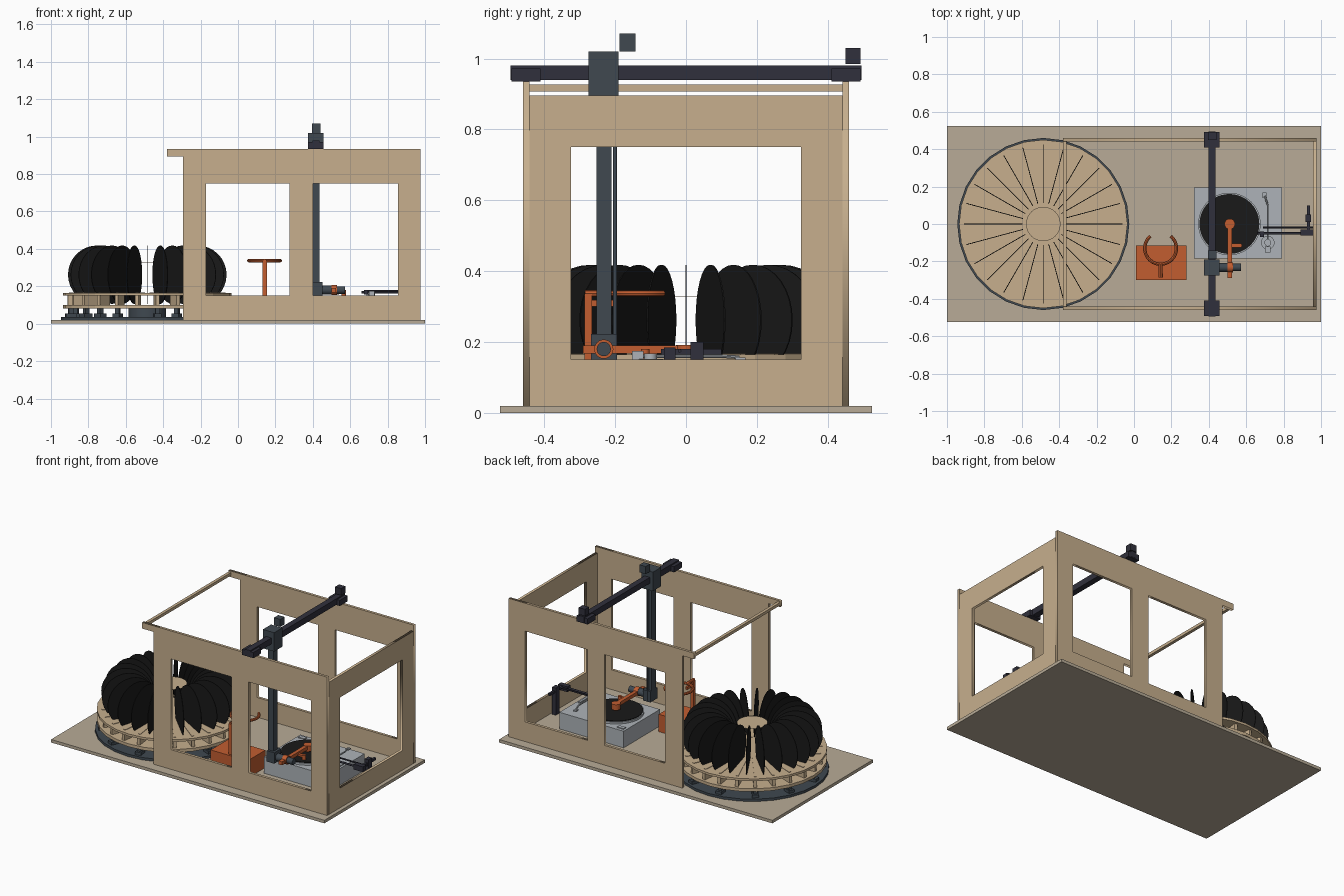
import bpy, bmesh
from math import pi, sin, cos, radians
from mathutils import Matrix, Vector

if "Cube" in bpy.data.objects:
    bpy.data.objects.remove(bpy.data.objects["Cube"])


def mat(name, r, g, b):
    m = bpy.data.materials.new(name)
    m.diffuse_color = (r, g, b, 1)
    m.use_nodes = True
    m.node_tree.nodes["Principled BSDF"].inputs["Base Color"].default_value = m.diffuse_color
    return m


WOOD = mat("plywood", .57, .43, .27)
BOARD = mat("board", .48, .41, .31)
BLACK = mat("vinyl", .01, .01, .01)
SLATE = mat("slate", .05, .065, .08)
RAIL = mat("rail", .03, .03, .045)
ORANGE = mat("orange", .54, .11, .03)
SILVER = mat("silver", .42, .45, .48)


def finish(name, bm, m, smooth=False):
    me = bpy.data.meshes.new(name)
    bm.to_mesh(me)
    bm.free()
    me.materials.append(m)
    ob = bpy.data.objects.new(name, me)
    bpy.context.collection.objects.link(ob)
    if smooth:
        bpy.ops.object.select_all(action='DESELECT')
        bpy.context.view_layer.objects.active = ob
        ob.select_set(True)
        bpy.ops.object.shade_smooth_by_angle(angle=radians(35))
    return ob


def add_box(bm, x0, x1, y0, y1, z0, z1, post=Matrix()):
    mid = Vector(((x0 + x1) / 2, (y0 + y1) / 2, (z0 + z1) / 2))
    size = Matrix.Diagonal((x1 - x0, y1 - y0, z1 - z0, 1))
    bmesh.ops.create_cube(bm, size=1, matrix=post @ Matrix.Translation(mid) @ size)


def box(name, m, *b):
    bm = bmesh.new()
    add_box(bm, *b)
    return finish(name, bm, m)


def add_cyl(bm, r, depth, n, matrix):
    bmesh.ops.create_cone(bm, cap_ends=True, segments=n, radius1=r, radius2=r,
                          depth=depth, matrix=matrix)


def cyl(name, m, x, y, z0, z1, r, n=32, smooth=True):
    bm = bmesh.new()
    add_cyl(bm, r, z1 - z0, n, Matrix.Translation((x, y, (z0 + z1) / 2)))
    return finish(name, bm, m, smooth)


def cyl_x(name, m, x0, x1, y, z, r, n=24):
    bm = bmesh.new()
    add_cyl(bm, r, x1 - x0, n,
            Matrix.Translation(((x0 + x1) / 2, y, z)) @ Matrix.Rotation(pi / 2, 4, 'Y'))
    return finish(name, bm, m, True)


def from_curve(name, m, splines, cyclic, matrix=Matrix(), extrude=0, bevel=0):
    cu = bpy.data.curves.new(name, 'CURVE')
    cu.dimensions = '2D' if extrude else '3D'
    if extrude:
        cu.fill_mode = 'BOTH'
    else:
        cu.use_fill_caps = True
    cu.extrude, cu.bevel_depth, cu.bevel_resolution = extrude, bevel, 2
    for pts in splines:
        s = cu.splines.new('POLY')
        s.points.add(len(pts) - 1)
        for p, c in zip(s.points, pts):
            p.co = (*c, 1) if len(c) == 3 else (*c, 0, 1)
        s.use_cyclic_u = cyclic
    tmp = bpy.data.objects.new(name + "_curve", cu)
    bpy.context.collection.objects.link(tmp)
    bpy.context.view_layer.update()
    me = bpy.data.meshes.new_from_object(tmp.evaluated_get(bpy.context.evaluated_depsgraph_get()))
    bpy.data.objects.remove(tmp)
    bm = bmesh.new()
    bm.from_mesh(me)
    bm.transform(matrix)
    return finish(name, bm, m, bevel > 0)


def rect(a, b, c, d):
    return [(a, c), (b, c), (b, d), (a, d)]


# Base board
box("base_board", BOARD, -1, 1, -.525, .525, 0, .02)

# Cabinet: two side panels with windows, end panel, cross rail
side = [(-.295, .02), (.975, .02), (.975, .935), (-.38, .935), (-.38, .895), (-.295, .895)]
holes = [rect(-.17, .275, .15, .75), rect(.40, .855, .15, .75)]
for label, s in (("front", -1), ("back", 1)):
    from_curve(label + "_panel", WOOD, [side] + holes, True,
               Matrix.Translation((0, s * .451, 0)) @ Matrix.Rotation(pi / 2, 4, 'X'), .009)
from_curve("end_panel", WOOD, [rect(-.442, .442, .02, .895), rect(-.325, .325, .15, .75)], True,
           Matrix.Translation((.966, 0, 0)) @ Matrix.Rotation(pi / 2, 4, 'Z')
           @ Matrix.Rotation(pi / 2, 4, 'X'), .009)
box("cross_rail", WOOD, -.38, -.36, -.442, .442, .907, .926)

# Record carousel
CX = -.485
cyl("carousel_base", SLATE, CX, 0, .02, .036, .46, 28, False)
cyl("lower_plate", WOOD, CX, 0, .08, .1, .45, 28, False)
cyl("upper_plate", WOOD, CX, 0, .15, .165, .45, 28, False)
cyl("carousel_hub", WOOD, CX, 0, .328, .33, .092, 32, False)
cyl("carousel_bearing", SLATE, CX, 0, .036, .08, .1)
records, ribs, slats, rollers = (bmesh.new() for _ in range(4))
N = 24
for i in range(N):
    a = 2 * pi * i / N
    turn = Matrix.Translation((CX, 0, 0)) @ Matrix.Rotation(a, 4, 'Z')
    add_cyl(records, .156, .004, 32,
            turn @ Matrix.Translation((.268, 0, .262)) @ Matrix.Rotation(pi / 2, 4, 'X'))
    half = turn @ Matrix.Rotation(pi / N, 4, 'Z')
    add_box(slats, .14, .42, -.007, .007, .16, .168, half)
    add_box(ribs, .34, .43, -.01, .01, .1, .15, half)
    if i % 2 == 0:
        add_box(rollers, .385, .44, -.02, .02, .036, .055, half)
        add_box(rollers, .4, .425, -.012, .012, .055, .08, half)
finish("stored_records", records, BLACK)
finish("plate_ribs", ribs, WOOD)
finish("slot_slats", slats, WOOD)
finish("carousel_rollers", rollers, SLATE)

# Overhead gantry
box("gantry_beam", RAIL, .398, .437, -.495, .495, .94, .98)
for label, s in (("front", -1), ("back", 1)):
    y = sorted((s * .41, s * .493))
    box("beam_mount_" + label, RAIL, .375, .457, *y, .935, .972)
box("beam_motor", RAIL, .395, .44, .45, .493, .985, 1.03)
box("gantry_carriage", SLATE, .375, .457, -.275, -.19, .895, 1.02)
box("carriage_motor", SLATE, .395, .44, -.187, -.143, 1.02, 1.07)
box("lift_column", SLATE, .398, .437, -.253, -.21, .15, .9)
cyl("lift_screw", SLATE, .417, -.2, .15, .9, .006, 12)
box("wrist_block", SLATE, .398, .453, -.268, -.195, .15, .222)

# Gripper arm reaching over the platter
cyl_x("wrist_motor", SLATE, .453, .5, -.232, .18, .024)
cyl_x("wrist_collar", ORANGE, .5, .53, -.232, .18, .027)
cyl_x("wrist_tip", SLATE, .53, .572, -.232, .18, .02)
box("gripper_arm", ORANGE, .5, .525, -.29, 0, .167, .19)
cyl("gripper_pad", ORANGE, .512, 0, .155, .192, .028)
cyl("gripper_knob", ORANGE, .565, -.115, .15, .18, .012, 16)
box("gripper_link", ORANGE, .52, .57, -.125, -.105, .165, .178)

# Flip station: box, post and open ring fork
box("flip_base", ORANGE, .01, .28, -.3, -.115, .02, .135)
box("flip_post", ORANGE, .13, .154, -.287, -.265, .135, .335)
box("flip_brace", ORANGE, .135, .149, -.265, -.205, .3, .318)
arc = [(.142 + .085 * cos(radians(t)), -.13 + .085 * sin(radians(t)), .337)
       for t in range(-230, 51, 14)]
from_curve("flip_fork", ORANGE, [arc], False, bevel=.009)
from_curve("fork_stem", ORANGE, [[(.142, -.215, .337), (.142, -.285, .337)]], False, bevel=.01)

# Turntable
box("turntable_body", SILVER, .32, .79, -.185, .195, .02, .13)
cyl("platter", SILVER, .51, 0, .13, .143, .167, 48)
cyl("playing_record", BLACK, .51, 0, .143, .148, .16, 48)
box("start_button", SILVER, .335, .382, .15, .175, .13, .136)
cyl("tonearm_base", SILVER, .715, -.1, .13, .152, .036)
cyl("tonearm_pivot", SILVER, .715, -.1, .152, .168, .018, 20)
from_curve("tonearm", SILVER, [[(.715, -.12, .16), (.715, .1, .16), (.7, .15, .157)]],
           False, bevel=.005)
box("counterweight", SILVER, .7, .73, -.152, -.12, .15, .174)
box("headshell", SILVER, .688, .708, .14, .168, .148, .156)
box("pitch_slider", SILVER, .762, .776, -.13, .02, .13, .136)

# Tonearm lifter on the right
box("lifter_post", RAIL, .918, .945, .012, .05, .02, .2)
box("lifter_servo", RAIL, .89, .957, -.062, -.03, .15, .185)
cyl_x("lifter_rod", RAIL, .66, .957, -.05, .168, .006, 12)
cyl_x("guide_rod", RAIL, .69, .957, -.018, .175, .005, 12)
box("lifter_finger", RAIL, .675, .695, -.07, -.04, .155, .18)
box("lifter_bridge", RAIL, .925, .94, -.04, .1, .165, .18)
